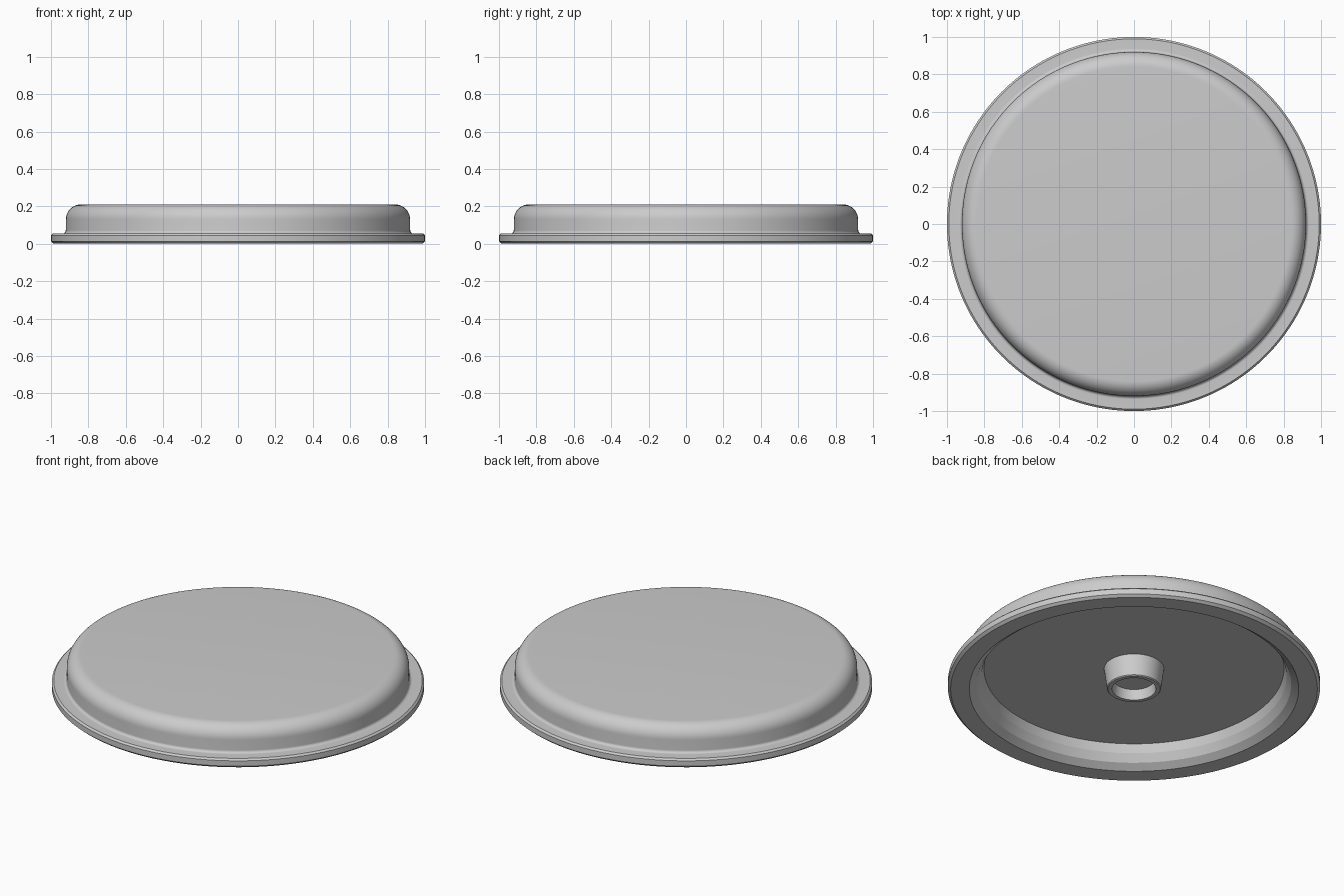
import bpy, bmesh
from math import sin, cos, pi, radians

cube = bpy.data.objects.get("Cube")
if cube:
    bpy.data.objects.remove(cube, do_unlink=True)

grey = bpy.data.materials.new("plain grey")
grey.use_nodes = True
colour = (0.6, 0.6, 0.6, 1)
grey.diffuse_color = colour
grey.node_tree.nodes["Principled BSDF"].inputs["Base Color"].default_value = colour


def arc(cx, cz, radius, start, end, steps):
    """Points along a circular fillet, angles in degrees."""
    angles = [radians(start + (end - start) * i / steps) for i in range(steps + 1)]
    return [(cx + radius * cos(a), cz + radius * sin(a)) for a in angles]


def lathe(name, profile, segments=160):
    """Spin a radius/height profile about the z axis."""
    bm = bmesh.new()
    verts = [bm.verts.new((r, 0, z)) for r, z in profile]
    edges = [bm.edges.new(pair) for pair in zip(verts, verts[1:])]
    bmesh.ops.spin(bm, geom=verts + edges, cent=(0, 0, 0), axis=(0, 0, 1),
                   angle=2 * pi, steps=segments, use_duplicate=False)
    bmesh.ops.remove_doubles(bm, verts=bm.verts, dist=0.0001)
    bmesh.ops.recalc_face_normals(bm, faces=bm.faces)
    mesh = bpy.data.meshes.new(name)
    bm.to_mesh(mesh)
    bm.free()
    mesh.materials.append(grey)
    obj = bpy.data.objects.new(name, mesh)
    bpy.context.collection.objects.link(obj)
    bpy.ops.object.select_all(action="DESELECT")
    obj.select_set(True)
    bpy.context.view_layer.objects.active = obj
    bpy.ops.object.shade_smooth_by_angle(angle=radians(12))
    return obj


# Lid: hollow underside, flange, stepped foot and rounded top edge
underside = [(0, 0.125), (0.806, 0.125), (0.82, 0.075), (0.845, 0.03), (0.885, 0)]
flange = [(0.985, 0), (1, 0.013), (1, 0.045), (0.99, 0.055), (0.937, 0.055)]
foot = arc(0.937, 0.071, 0.016, 270, 180, 10)
top_edge = arc(0.84, 0.13, 0.08, 0, 90, 12)
lathe("lid", underside + flange + foot + top_edge + [(0, 0.21)])

# Tapered boss with a blind hole under the lid
lathe("centre_boss", [(0.161, 0.127), (0.145, 0.005), (0.14, 0), (0.118, 0),
                      (0.11, 0.06), (0, 0.06), (0, 0.127), (0.161, 0.127)], 96)
